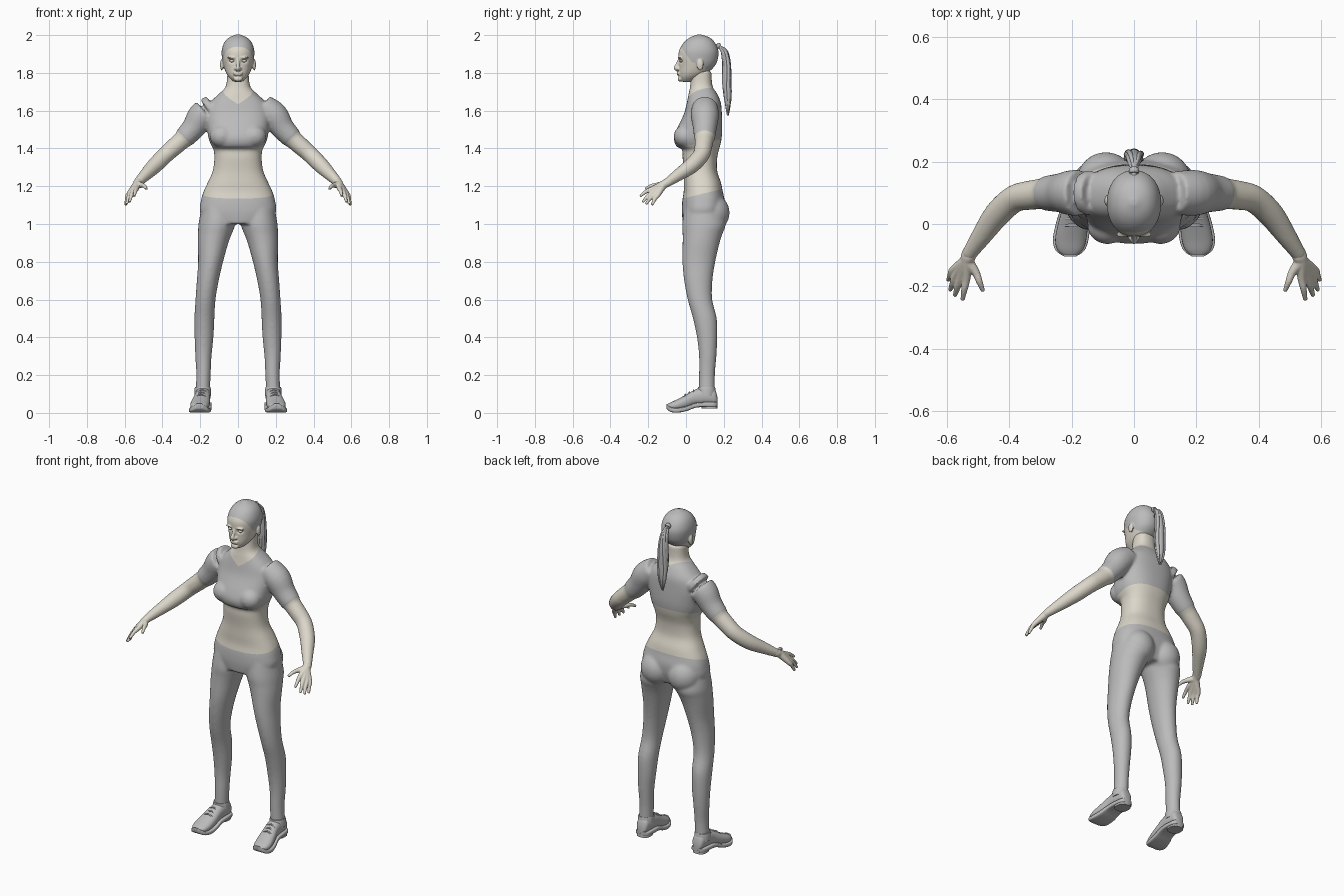
import bpy, bmesh, math, random
from mathutils import Vector, Matrix

random.seed(4)
if "Cube" in bpy.data.objects:
    bpy.data.objects.remove(bpy.data.objects["Cube"])


def material(name, colour):
    mat = bpy.data.materials.new(name)
    mat.use_nodes = True
    mat.diffuse_color = colour
    mat.node_tree.nodes["Principled BSDF"].inputs["Base Color"].default_value = colour
    return mat


GREY = material("neutral grey", (0.5, 0.5, 0.5, 1))
SKIN = material("pale skin", (0.72, 0.68, 0.59, 1))
X, Y, Z = Vector((1, 0, 0)), Vector((0, 1, 0)), Vector((0, 0, 1))
SIDES = (("left", 1), ("right", -1))


def resample(rows, steps=4):
    """Catmull-Rom interpolation of rows of numbers."""
    out = []
    for i in range(len(rows) - 1):
        a, b, c, d = rows[max(i - 1, 0)], rows[i], rows[i + 1], rows[min(i + 2, len(rows) - 1)]
        for k in range(steps):
            t = k / steps
            out.append([q + t / 2 * (r - p + t * (2 * p - 5 * q + 4 * r - s + t * (3 * (q - r) + s - p)))
                        for p, q, r, s in zip(a, b, c, d)])
    return out + [list(rows[-1])]


def loft(bm, rings, count=32, power=2):
    """Skin closed superellipse rings: (centre, axis u, axis v, radius u, radius v)."""
    def bend(value):
        return math.copysign(abs(value) ** (2 / power), value)
    loops = []
    for centre, u, v, ru, rv in rings:
        angles = [math.tau * i / count for i in range(count)]
        loops.append([bm.verts.new(centre + u * ru * bend(math.cos(a)) + v * rv * bend(math.sin(a)))
                      for a in angles])
    for low, high in zip(loops, loops[1:]):
        for i in range(count):
            j = (i + 1) % count
            bm.faces.new((low[i], low[j], high[j], high[i]))
    bm.faces.new(loops[0][::-1])
    bm.faces.new(loops[-1])


def tube(bm, rows, side=1, count=16):
    """Round tube through rows of x, y, z, radius."""
    rows = resample(rows)
    points = [Vector((r[0] * side, r[1], r[2])) for r in rows]
    rings = []
    for i, p in enumerate(points):
        along = points[min(i + 1, len(points) - 1)] - points[max(i - 1, 0)]
        u = along.cross(X if abs(along.normalized().x) < 0.8 else Z).normalized()
        radius = max(rows[i][3], 0.001)
        rings.append((p, u, along.cross(u).normalized(), radius, radius))
    loft(bm, rings, count)


def stack(bm, rows, power=2):
    """Upright form from rows of z, front y, back y, half width."""
    loft(bm, [(Vector((0, (f + b) / 2, z)), X, Y, w, (b - f) / 2)
              for z, f, b, w in resample(rows)], 48, power)


def blob(bm, centre, size):
    matrix = Matrix.Translation(centre) @ Matrix.Diagonal((*size, 1))
    bmesh.ops.create_uvsphere(bm, u_segments=24, v_segments=16, radius=1, matrix=matrix)


def finish(name, bm, *mats):
    bmesh.ops.recalc_face_normals(bm, faces=bm.faces)
    mesh = bpy.data.meshes.new(name)
    bm.to_mesh(mesh)
    bm.free()
    for mat in mats:
        mesh.materials.append(mat)
    mesh.shade_smooth()
    mesh.set_sharp_from_angle(angle=math.radians(50))
    obj = bpy.data.objects.new(name, mesh)
    bpy.context.collection.objects.link(obj)
    return obj


def fuse(bm, voxel, rounds):
    """Blend overlapping closed forms into one smooth surface."""
    obj = finish("blend", bm)
    remesh = obj.modifiers.new("Remesh", "REMESH")
    remesh.mode, remesh.voxel_size = "VOXEL", voxel
    smooth = obj.modifiers.new("Smooth", "SMOOTH")
    smooth.factor, smooth.iterations = 0.5, rounds
    bpy.context.view_layer.update()
    out = bmesh.new()
    out.from_mesh(obj.evaluated_get(bpy.context.evaluated_depsgraph_get()).to_mesh())
    bpy.data.objects.remove(obj)
    return out


def paint(bm, planes, rule):
    """Cut along planes, then give each face the material chosen by the rule."""
    for point, normal in planes:
        bmesh.ops.bisect_plane(bm, geom=bm.verts[:] + bm.edges[:] + bm.faces[:],
                               plane_co=point, plane_no=normal)
    for face in bm.faces:
        face.material_index = int(rule(face.calc_center_median()))


# Body: torso, buttocks, legs and arms blended together
body = bmesh.new()
stack(body, [(1.0, -.015, .18, .15), (1.06, -.022, .2, .2), (1.12, -.02, .205, .197),
             (1.17, -.012, .195, .183), (1.22, -.012, .185, .16), (1.28, -.012, .165, .134),
             (1.35, -.018, .165, .125), (1.395, -.02, .175, .13), (1.41, -.05, .18, .138),
             (1.45, -.064, .188, .155), (1.5, -.05, .192, .163), (1.58, -.012, .19, .17),
             (1.64, .004, .185, .15), (1.69, .014, .165, .1), (1.73, .022, .14, .064),
             (1.81, .03, .135, .056)], 2.4)
LEG = [(1.08, .105, .09, .09, .1), (1, .112, .095, .097, .115), (.95, .122, .088, .09, .106),
       (.9, .132, .08, .081, .098), (.8, .145, .068, .066, .087), (.7, .16, .065, .058, .075),
       (.6, .172, .074, .053, .065), (.5, .178, .1, .053, .063), (.4, .18, .112, .05, .054),
       (.3, .183, .115, .043, .046), (.2, .183, .111, .038, .042), (.09, .187, .111, .039, .042)]
ARM = [(.13, .1, 1.62, .068), (.19, .1, 1.575, .074), (.235, .1, 1.51, .063), (.28, .098, 1.46, .056),
       (.292, .097, 1.448, .05), (.335, .092, 1.41, .047), (.385, .08, 1.365, .044),
       (.44, .03, 1.31, .042), (.49, -.04, 1.26, .033), (.535, -.105, 1.215, .023)]
for label, s in SIDES:
    loft(body, [(Vector((x * s, y, z)), X, Y, rx, ry) for z, x, y, rx, ry in resample(LEG)])
    tube(body, ARM, s, 32)
    blob(body, (.09 * s, .135, 1.06), (.095, .096, .1))
    blob(body, (.085 * s, -.005, 1.465), (.065, .06, .06))
body = fuse(body, .008, 6)


def bare(p):
    if abs(p.x) > .2 and p.z > 1.2:
        return abs(p.x) - p.z > .284 - 1.457
    if p.z > 1.55:
        return p.z > 1.632 + .6 * abs(p.x) + .45 * p.y
    return 1.139 + .24 * p.y < p.z < 1.412 + .2 * p.y


cuts = [((0, 0, 1.139), (0, -.24, 1)), ((0, 0, 1.412), (0, -.2, 1))]
for label, s in SIDES:
    cuts += [((.284 * s, 0, 1.457), (s, 0, -1)), ((0, 0, 1.632), (-.6 * s, -.45, 1))]
paint(body, cuts, bare)
finish("clothed_body", body, GREY, SKIN)

# Hands: each finger runs from the wrist through its knuckle to the tip
FINGERS = [((.538, -.175, 1.187), (.55, -.243, 1.147)), ((.556, -.172, 1.172), (.575, -.23, 1.115)),
           ((.57, -.162, 1.162), (.59, -.212, 1.105)), ((.58, -.148, 1.155), (.596, -.18, 1.1)),
           ((.508, -.155, 1.205), (.484, -.215, 1.185))]
for label, s in SIDES:
    hand = bmesh.new()
    for knuckle, tip in FINGERS:
        middle = Vector(knuckle).lerp(Vector(tip), .5) + Z * .006
        tube(hand, [(.525, -.085, 1.225, .022), (.535, -.115, 1.211, .021), (*knuckle, .0135),
                    (*middle, .0105), (*tip, .007)], s)
    finish(label + "_hand", fuse(hand, .0035, 3), SKIN)

# Head with nose, lips, chin and ears; the hair cap is a painted region
head = bmesh.new()
stack(head, [(1.753, -.022, .03, .022), (1.775, -.034, .075, .046), (1.8, -.037, .115, .063),
             (1.84, -.037, .155, .077), (1.88, -.04, .17, .085), (1.92, -.036, .171, .086),
             (1.96, -.012, .153, .073), (1.987, .02, .125, .048), (2.003, .06, .08, .01)], 2.15)
tube(head, [(0, -.034, 1.875, .007), (0, -.046, 1.845, .009), (0, -.053, 1.826, .012),
            (0, -.042, 1.816, .01)])
blob(head, (0, -.032, 1.768), (.024, .012, .014))
for z in (1.791, 1.8):
    blob(head, (0, -.037, z), (.025, .012, .0055))
for label, s in SIDES:
    blob(head, (.012 * s, -.042, 1.822), (.009, .01, .007))
    blob(head, (.033 * s, -.032, 1.881), (.024, .012, .006))
    blob(head, (.086 * s, .075, 1.843), (.009, .018, .03))
head = fuse(head, .0045, 3)
for v in head.verts:
    for label, s in SIDES:
        gap = v.co - Vector((.033 * s, -.038, 1.863))
        v.co.y += .012 * math.exp(-(gap.x / .016) ** 2 - (gap.z / .01) ** 2 - (gap.y / .03) ** 2)
front, nape = Vector((0, .71, .5)), Vector((0, .45, .9))
hairline, neckline = Vector((0, -.028, 1.94)), Vector((0, .06, 1.845))
paint(head, [(hairline, front), (neckline, nape)],
      lambda p: (p - hairline).dot(front) < 0 or (p - neckline).dot(nape) < 0
      or (abs(p.x) > .086 and p.z < 1.874 and .05 < p.y < .1))
finish("head", head, GREY, SKIN)
for label, s in SIDES:
    eye = bmesh.new()
    blob(eye, (.033 * s, -.025, 1.863), (.013, .01, .007))
    finish(label + "_eyelid", eye, SKIN)

# Ponytail: overlapping locks around a hanging centre line, held by a band
TAIL = [(.15, 1.945, .012), (.178, 1.938, .01), (.205, 1.905, .02), (.217, 1.83, .025),
        (.218, 1.74, .028), (.222, 1.66, .022), (.222, 1.59, .006)]
tail = bmesh.new()
tube(tail, [(0, y, z, r * .85) for y, z, r in TAIL])
for i in range(11):
    angle, twist = math.tau * i / 11, random.uniform(-.25, .25)
    drop = random.uniform(-.02, .025)
    tube(tail, [(r * .85 * math.cos(angle + k * twist), y + r * .7 * math.sin(angle + k * twist),
                 z + drop * k / 6, r * .36) for k, (y, z, r) in enumerate(TAIL)], count=8)
finish("ponytail", tail, GREY)
band = bmesh.new()
tube(band, [(0, .163, 1.945, .014), (0, .17, 1.943, .017), (0, .178, 1.939, .014)])
finish("hair_band", band, GREY)

# Shoes: rows of y, x, half width, sole bottom, upper top, running heel to toe
SHOE = [(.166, .185, .022, .034, .085), (.15, .185, .037, .03, .128), (.1, .186, .043, .03, .138),
        (.05, .189, .044, .026, .124), (0, .196, .051, .008, .096), (-.05, .203, .053, 0, .07),
        (-.085, .205, .042, .006, .054), (-.104, .205, .015, .022, .042)]
for label, s in SIDES:
    upper, sole = bmesh.new(), bmesh.new()
    loft(upper, [(Vector((x * s, y, (low + .012 + top) / 2)), X, Z, w * .94, (top - low - .012) / 2)
                 for y, x, w, low, top in resample(SHOE)], 28, 2.3)
    loft(sole, [(Vector((x * s, y, low + .014)), X, Z, w + .004, .013)
                for y, x, w, low, top in resample(SHOE)], 32, 5)
    # Heel block and ankle collar
    loft(sole, [(Vector((.186 * s, .125, z)), X, Y, .04, .042) for z in (.022, .045)], 24, 2.6)
    loft(upper, [(Vector((.187 * s, .109, z)), X, Y, r, r * 1.08)
                 for z, r in ((.09, .044), (.125, .044), (.136, .041))], 24)
    finish(label + "_shoe", upper, GREY)
    finish(label + "_sole", sole, GREY)
    # Laces across the instep
    laces = bmesh.new()
    for y, x, z in ((.04, .19, .121), (.018, .193, .109), (-.004, .196, .098)):
        tube(laces, [((x - .026), y, z - .012, .004), (x, y, z, .004), ((x + .026), y, z - .012, .004)], s, 8)
    finish(label + "_laces", laces, GREY)
